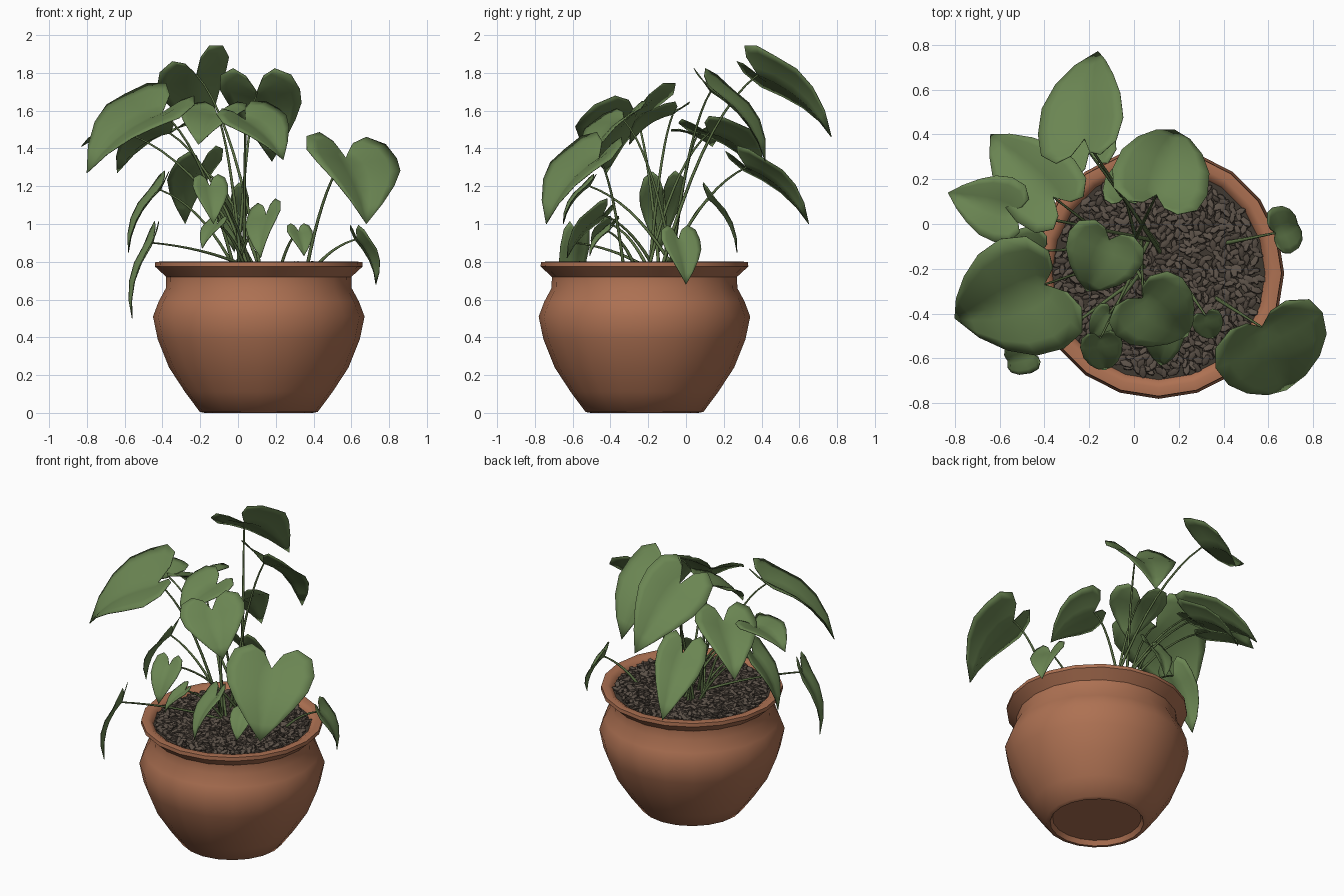
import bpy, bmesh, math, random
from mathutils import Vector, Matrix, Euler

if "Cube" in bpy.data.objects:
    bpy.data.objects.remove(bpy.data.objects["Cube"])

random.seed(4)
CX, CY = 0.11, -0.22          # pot axis


def material(name, rgb):
    m = bpy.data.materials.new(name)
    m.diffuse_color = (*rgb, 1)
    m.use_nodes = True
    m.node_tree.nodes["Principled BSDF"].inputs["Base Color"].default_value = m.diffuse_color
    return m


TERRACOTTA = material("terracotta", (0.42, 0.165, 0.085))
LEAF_GREEN = material("leaf green", (0.145, 0.235, 0.085))
STEM_GREEN = material("stem green", (0.10, 0.155, 0.055))
PEBBLE = material("pebble brown", (0.105, 0.082, 0.064))
SOIL = material("soil brown", (0.05, 0.04, 0.03))


def finish(bm, name, mat, angle):
    me = bpy.data.meshes.new(name)
    bm.to_mesh(me)
    bm.free()
    ob = bpy.data.objects.new(name, me)
    bpy.context.collection.objects.link(ob)
    me.materials.append(mat)
    bpy.ops.object.select_all(action='DESELECT')
    ob.select_set(True)
    bpy.context.view_layer.objects.active = ob
    bpy.ops.object.shade_smooth_by_angle(angle=math.radians(angle))
    return ob


def lathe(name, profile, sides, mat, angle):
    bm = bmesh.new()
    vs = [bm.verts.new((CX + r, CY, z)) for r, z in profile]
    es = [bm.edges.new(p) for p in zip(vs, vs[1:])]
    bmesh.ops.spin(bm, geom=vs + es, cent=(CX, CY, 0), axis=(0, 0, 1),
                   angle=2 * math.pi, steps=sides)
    bmesh.ops.remove_doubles(bm, verts=bm.verts, dist=1e-4)
    bmesh.ops.recalc_face_normals(bm, faces=bm.faces)
    return finish(bm, name, mat, angle)


# Pot: recessed foot, round belly, neck and flared rim
lathe("pot", [(0, .03), (.27, .03), (.285, 0), (.312, .005), (.39, .11),
              (.475, .24), (.535, .39), (.56, .51), (.53, .59), (.492, .66),
              (.49, .72), (.55, .775), (.548, .798),
              (.51, .802), (.48, .785), (.465, .74), (0, .74)], 20, TERRACOTTA, 45)

# Soil bed under the pebbles
lathe("soil", [(0, 0.775), (0.475, 0.77)], 20, SOIL, 30)

# Pebbles: flattened, elongated stones scattered evenly over the soil
bm = bmesh.new()
COUNT = 720
for i in range(COUNT):
    r = 0.455 * math.sqrt((i + 0.5) / COUNT)
    a = i * 2.39996
    rot = Euler((random.uniform(-.4, .4), random.uniform(-.4, .4), random.uniform(0, 6.3)))
    loc = (CX + r * math.cos(a) + random.uniform(-.008, .008),
           CY + r * math.sin(a) + random.uniform(-.008, .008), 0.781 + random.uniform(-.005, .006))
    scale = Vector((0.029, 0.015, 0.012)) * random.uniform(0.8, 1.25)
    bmesh.ops.create_icosphere(bm, subdivisions=1, radius=1,
                               matrix=Matrix.LocRotScale(loc, rot, scale))
finish(bm, "pebbles", PEBBLE, 40)

# Half outline of a heart leaf: (position on midrib, position of edge, edge half-width)
ROWS = [(0, 0, 0), (0, -.2, .22), (0, -.28, .52), (.05, -.17, .88), (.18, .06, 1),
        (.38, .30, .92), (.58, .54, .68), (.79, .78, .36), (1, 1, 0)]


def leaf(name, notch, tip, width, tilt, bulge=0.1, steps=4):
    """Heart leaf with midrib notch-tip, a half-width and a tilt that lifts its right side."""
    n, mid = Vector(notch), Vector(tip) - Vector(notch)
    right = mid.cross(Vector((0, 0, 1))).normalized()
    right.rotate(Matrix.Rotation(-math.radians(tilt), 3, mid))
    if right.z * tilt < 0:
        right.rotate(Matrix.Rotation(2 * math.radians(tilt), 3, mid))
    up = right.cross(mid).normalized()
    bm = bmesh.new()
    for sign in (-1, 1):
        side = (right * sign + up * 0.2) * width      # halves fold up from the midrib
        grid = []
        for um, ue, w in ROWS:
            row = []
            for k in range(steps + 1):
                u, v = um + (ue - um) * k / steps, w * k / steps
                arch = 4 * max(u, 0) * (1 - u) * bulge * mid.length
                cup = bulge * 1.6 * v * (1 - v) * width
                row.append(bm.verts.new(n + mid * u + side * v + up * (arch + cup)))
            grid.append(row)
        for a, b in zip(grid, grid[1:]):
            for k in range(steps):
                bm.faces.new((a[k], a[k + 1], b[k + 1], b[k]))
    bmesh.ops.remove_doubles(bm, verts=bm.verts, dist=5e-4)
    bmesh.ops.recalc_face_normals(bm, faces=bm.faces)
    ob = finish(bm, name, LEAF_GREEN, 50)
    sol = ob.modifiers.new("thickness", 'SOLIDIFY')
    sol.thickness = 0.004
    sol.offset = 0


def stem(curve, i, end):
    """Thin arc from the crown in the soil up and out to a leaf notch."""
    start = Vector((0.05 + 0.07 * math.cos(i * 2.4), -0.13 + 0.07 * math.sin(i * 2.4), 0.76))
    if end.x > 0.3:                                   # right-hand leaves root further out
        start = start.lerp(Vector((end.x, end.y, 0.76)), 0.55)
    bend = start.lerp(end, 0.45)
    bend.z = start.z + 0.80 * (end.z - start.z)
    sp = curve.splines.new('POLY')
    sp.points.add(9)
    for k, p in enumerate(sp.points):
        s = k / 9
        p.co = (*(start * (1 - s) ** 2 + bend * 2 * s * (1 - s) + end * s * s), 1)
        p.radius = 1.2 - 0.6 * s


# Upper leaves: name, notch, tip, half-width, tilt
UPPER = [
    ("leaf_back_top", (-.22, .38, 1.79), (-.16, .77, 1.46), .21, 30),
    ("leaf_back_right", (.1, .13, 1.7), (.18, .42, 1.33), .22, 0),
    ("leaf_back_left", (-.36, .12, 1.48), (-.64, .4, 1.27), .19, 5),
    ("leaf_left", (-.56, .06, 1.47), (-.83, .14, 1.41), .15, 4),
    ("leaf_left_front", (-.4, -.27, 1.59), (-.8, -.42, 1.27), .29, 16),
    ("leaf_right_front", (.57, -.46, 1.35), (.68, -.74, 1.0), .27, 8),
    ("leaf_front_upper", (.04, -.33, 1.55), (.24, -.5, 1.34), .2, -14),
    ("leaf_centre_upper", (-.11, -.07, 1.58), (-.21, -.3, 1.42), .18, 0),
]

# Lower and hanging leaves
LOWER = [
    ("leaf_back_low", (-.2, .32, 1.3), (-.28, .65, 1.0), .15, 15),
    ("leaf_left_low", (-.41, -.12, 1.18), (-.58, -.14, .85), .12, 5),
    ("leaf_left_hanging", (-.45, -.58, .9), (-.56, -.61, .5), .08, 0),
    ("leaf_front_heart", (-.15, -.51, 1.2), (-.13, -.65, 1.0), .095, 0),
    ("leaf_front_low", (.15, -.44, 1.05), (.12, -.63, .82), .1, -20),
    ("leaf_right_hanging", (.63, -.04, .92), (.73, 0, .68), .11, 0),
    ("leaf_centre_back", (-.04, .12, 1.13), (-.02, .27, .85), .1, 10),
    ("leaf_small_left", (-.11, -.4, 1.0), (-.19, -.5, .87), .065, 0),
    ("leaf_small_right", (.32, -.41, .96), (.35, -.51, .83), .07, 0),
]

stems = bpy.data.curves.new("stems", 'CURVE')
stems.dimensions = '3D'
stems.bevel_depth = 0.008
stems.bevel_resolution = 1
stems.use_fill_caps = True
for i, args in enumerate(UPPER + LOWER):
    leaf(*args)
    stem(stems, i, Vector(args[1]))
stems.materials.append(STEM_GREEN)
bpy.context.collection.objects.link(bpy.data.objects.new("stems", stems))
